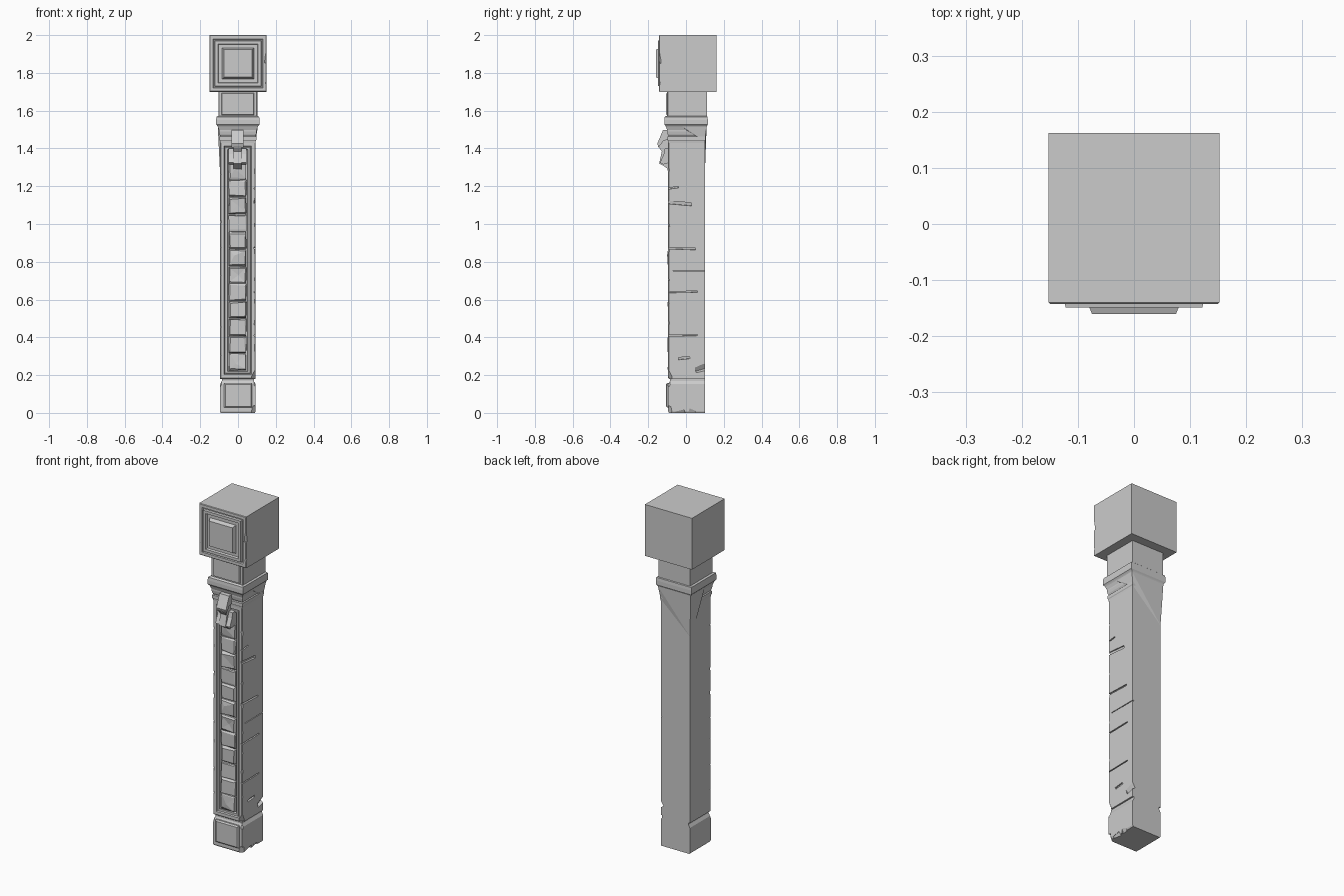
import bpy, bmesh, random
from mathutils import Matrix, Vector, Euler

if "Cube" in bpy.data.objects:
    bpy.data.objects.remove(bpy.data.objects["Cube"])

random.seed(4)


def finish(name, bm):
    bmesh.ops.recalc_face_normals(bm, faces=bm.faces)
    mesh = bpy.data.meshes.new(name)
    bm.to_mesh(mesh)
    bm.free()
    ob = bpy.data.objects.new(name, mesh)
    bpy.context.collection.objects.link(ob)
    return ob


def skin(name, rings):
    """Join four-cornered rings into a closed solid."""
    bm = bmesh.new()
    loops = [[bm.verts.new(p) for p in r] for r in rings]
    for a, b in zip(loops, loops[1:]):
        for i in range(4):
            j = (i + 1) % 4
            bm.faces.new((a[i], a[j], b[j], b[i]))
    bm.faces.new(loops[0])
    bm.faces.new(loops[-1])
    return finish(name, bm)


def terrace(name, x0, x1, z0, z1, steps):
    """Block built from back to front out of (inset, y) steps."""
    return skin(name, [[(x0 + d, y, z0 + d), (x1 - d, y, z0 + d),
                        (x1 - d, y, z1 - d), (x0 + d, y, z1 - d)] for d, y in steps])


def moulding(name, profile, back):
    """Square column section stacked upwards from (overhang, z) points."""
    return skin(name, [[(-.095 - d, -.094 - d, z), (.093 + d, -.094 - d, z),
                        (.093 + d, .1 + d * back, z), (-.095 - d, .1 + d * back, z)]
                       for d, z in profile])


def prism(name, half, outline):
    """Side outline of (y, z) points extruded across x."""
    bm = bmesh.new()
    f = bm.faces.new([bm.verts.new((-half - .003, y, z)) for y, z in outline])
    new = bmesh.ops.extrude_face_region(bm, geom=[f])["geom"]
    bmesh.ops.translate(bm, vec=(2 * half, 0, 0),
                        verts=[v for v in new if isinstance(v, bmesh.types.BMVert)])
    return finish(name, bm)


def volume(mesh):
    bm = bmesh.new()
    bm.from_mesh(mesh)
    v = bm.calc_volume()
    bm.free()
    return v


def carve(ob, cuts):
    """Cut cracks and chips given as (centre, size, degrees), one at a time."""
    for pos, size, rot in cuts:
        e = Euler([r * .0174533 for r in rot]).to_matrix().to_4x4()
        bm = bmesh.new()
        bmesh.ops.create_cube(bm, size=1, matrix=Matrix.Translation(pos) @ e
                              @ Matrix.Diagonal((*size, 1)))
        cutter = finish("damage_cutter", bm)
        cutter.hide_render = True
        mod = ob.modifiers.new("damage", "BOOLEAN")
        mod.operation, mod.solver, mod.object = "DIFFERENCE", "EXACT", cutter
        bpy.context.view_layer.update()
        mesh = bpy.data.meshes.new_from_object(
            ob.evaluated_get(bpy.context.evaluated_depsgraph_get()))
        ob.modifiers.clear()
        # keep the cut only if it took a small bite
        if .97 < volume(mesh) / volume(ob.data) <= 1.0001:
            ob.data = mesh
        bpy.data.objects.remove(cutter)


# Head block with nested square frames
head = terrace("head_block", -.152, .152, 1.7, 2.0, [
    (0, .162), (0, -.14), (.003, -.143), (.02, -.143), (.023, -.136), (.028, -.136),
    (.03, -.149), (.046, -.149), (.05, -.138), (.068, -.138), (.073, -.15),
    (.077, -.16)])
carve(head, [((.156, -.146, 1.88), (.016, .022, .06), (8, 5, 40)),
             ((.155, -.146, 1.735), (.014, .014, .035), (-8, 4, 45)),
             ((-.156, -.146, 1.80), (.014, .014, .07), (5, -3, 45))])

# Neck with shallow front panel
terrace("neck", -.104, .102, 1.56, 1.71, [
    (0, .11), (0, -.096), (.004, -.1), (.017, -.1), (.02, -.106)])

# Stepped capital
moulding("capital", [(0, 1.43), (.001, 1.44), (.004, 1.445), (.004, 1.462),
                     (-.001, 1.466), (.003, 1.474), (.006, 1.49), (.006, 1.498),
                     (.012, 1.515), (.015, 1.52), (.021, 1.527), (.021, 1.55),
                     (.019, 1.567), (.011, 1.572)], .75)

# Sloping back of the capital
bm = bmesh.new()
for p in [(-.095, .1, 1.27), (-.095, .08, 1.27), (.093, .1, 1.44), (.093, .06, 1.46),
          (-.107, .109, 1.515), (.105, .109, 1.515), (-.095, .03, 1.46),
          (-.107, -.02, 1.515), (.105, -.02, 1.515)]:
    bm.verts.new(p)
bmesh.ops.convex_hull(bm, input=bm.verts)
finish("capital_back_slope", bm)

# Shaft with framed front recess
shaft = terrace("shaft", -.095, .093, .18, 1.435, [
    (0, .1), (0, -.09), (.004, -.094), (.022, -.094), (.025, -.085), (.028, -.085),
    (.03, -.09), (.04, -.09), (.043, -.073)])
cuts = []
# Long cracks across the right side: height, y start, y end, thickness, tilt
for z, y0, y1, t, tilt in [(1.11, -.11, .03, .016, -5), (1.19, -.11, -.04, .007, 8),
                           (.87, -.11, .05, .009, -2), (.752, -.07, .12, .004, 0),
                           (.64, -.11, .06, .007, 1), (.41, -.11, .06, .006, 1),
                           (.29, -.04, .02, .012, 6)]:
    cuts.append(((.093, (y0 + y1) / 2, z), (.018, y1 - y0, t), (tilt, 8, 0)))
# Nicks down both front edges
for x in (-.097, .095):
    for k in range(8):
        z = .33 + k * .135 + random.uniform(-.03, .03)
        cuts.append(((x, -.096, z), (.012, .012, random.uniform(.02, .07)),
                     (random.uniform(-9, 9), random.uniform(-9, 9), 45)))
# Chips at the foot
cuts.append(((.098, .085, .235), (.03, .07, .03), (20, 30, 15)))
cuts.append(((.097, -.096, .2), (.03, .03, .05), (20, 10, 45)))
carve(shaft, cuts)

# Row of rough stones in the recess
z0, pitch = .225, .0918
for i in range(12):
    s = terrace("inlay_stone", -.048, .044, z0 + i * pitch + .002,
                z0 + (i + 1) * pitch - .003, [(0, -.065), (0, -.086), (.006, -.094)])
    for v in s.data.vertices:
        if v.co.y < -.08:
            v.co += Vector((random.uniform(-.003, .003), random.uniform(-.004, .006),
                            random.uniform(-.004, .004)))
    # some stones are split into pyramid-like facets
    if random.random() < .6:
        bm = bmesh.new()
        bm.from_mesh(s.data)
        front = min(bm.faces, key=lambda f: f.calc_center_median().y)
        c = bmesh.ops.poke(bm, faces=[front])["verts"][0]
        c.co += Vector((random.uniform(-.02, .02), random.uniform(-.008, .006),
                        random.uniform(-.015, .015)))
        bm.to_mesh(s.data)
        bm.free()

# Folded clasp ornament
prism("clasp_upper", .031, [(-.085, 1.50), (-.122, 1.497), (-.152, 1.425),
                            (-.145, 1.405), (-.12, 1.44), (-.085, 1.45)])
prism("clasp_middle", .021, [(-.08, 1.46), (-.12, 1.46), (-.148, 1.41), (-.128, 1.385),
                             (-.142, 1.32), (-.125, 1.312), (-.08, 1.28)])
prism("clasp_lower", .047, [(-.07, 1.405), (-.112, 1.40), (-.118, 1.37),
                            (-.138, 1.325), (-.12, 1.315), (-.07, 1.33)])

# Base block, undercut where it meets the shaft
base = moulding("base_block", [(-.004, 0), (0, .008), (0, .152), (-.009, .168),
                               (-.009, .182)], 0)
carve(base, [((.096, -.03, -.002), (.03, .05, .022), (15, 30, 10)),
             ((.096, .03, 0), (.025, .035, .03), (-20, 25, 0)),
             ((.092, -.096, .01), (.03, .03, .05), (10, 20, 45)),
             ((-.1, -.099, .16), (.03, .03, .04), (15, 20, 45)),
             ((.098, -.098, .16), (.03, .03, .03), (-15, 20, 45))])
terrace("base_panel", -.074, .075, .028, .158, [(0, -.08), (0, -.1), (.007, -.107)])
